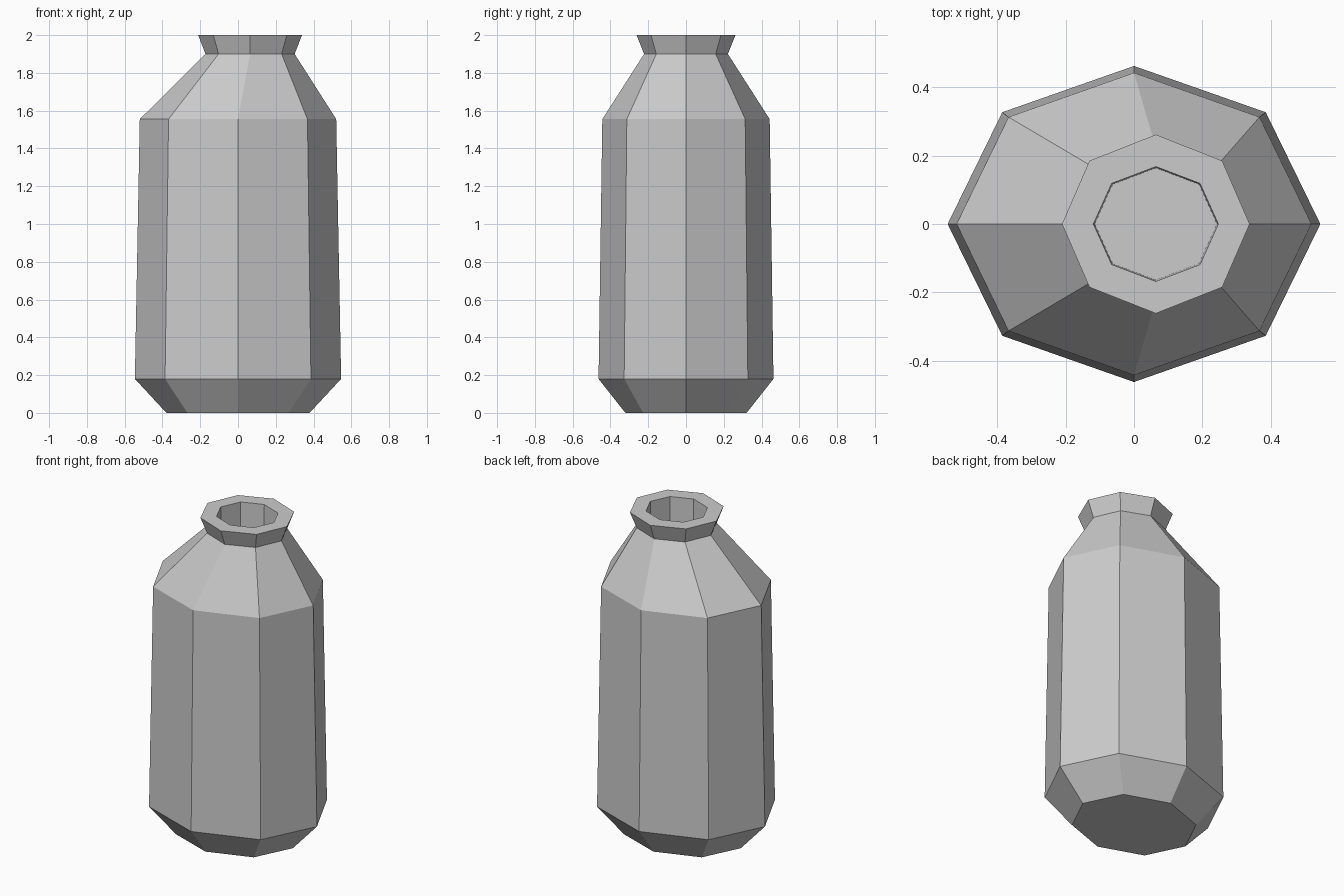
import bpy, bmesh, math

if "Cube" in bpy.data.objects:
    bpy.data.objects.remove(bpy.data.objects["Cube"])

SIDES = 8
NECK_X = 0.064  # the neck sits off centre

# (z, centre x, radius x, radius y) from base, over the lip, down into the mouth
RINGS = [
    (0.0, 0.0, 0.379, 0.321),
    (0.18, 0.0, 0.546, 0.463),
    (1.555, 0.0, 0.52, 0.443),
    (1.9, NECK_X, 0.236, 0.222),
    (2.0, NECK_X, 0.275, 0.262),
    (2.0, NECK_X, 0.183, 0.168),
    (1.7, NECK_X, 0.179, 0.164),
]

grey = bpy.data.materials.new("grey")
grey.diffuse_color = (0.6, 0.6, 0.6, 1)
grey.use_nodes = True
grey.node_tree.nodes["Principled BSDF"].inputs["Base Color"].default_value = grey.diffuse_color


def ring(bm, z, cx, rx, ry):
    angles = [2 * math.pi * i / SIDES for i in range(SIDES)]
    return [bm.verts.new((cx + rx * math.cos(a), ry * math.sin(a), z)) for a in angles]


# Bottle: octagonal rings joined into one faceted shell
bm = bmesh.new()
loops = [ring(bm, *r) for r in RINGS]
for low, high in zip(loops, loops[1:]):
    for i in range(SIDES):
        j = (i + 1) % SIDES
        bm.faces.new((low[i], low[j], high[j], high[i]))

# Base and mouth floor
bm.faces.new(list(reversed(loops[0])))
bm.faces.new(loops[-1])
bmesh.ops.recalc_face_normals(bm, faces=bm.faces)

mesh = bpy.data.meshes.new("bottle")
bm.to_mesh(mesh)
bm.free()
mesh.materials.append(grey)
bpy.context.collection.objects.link(bpy.data.objects.new("bottle", mesh))
